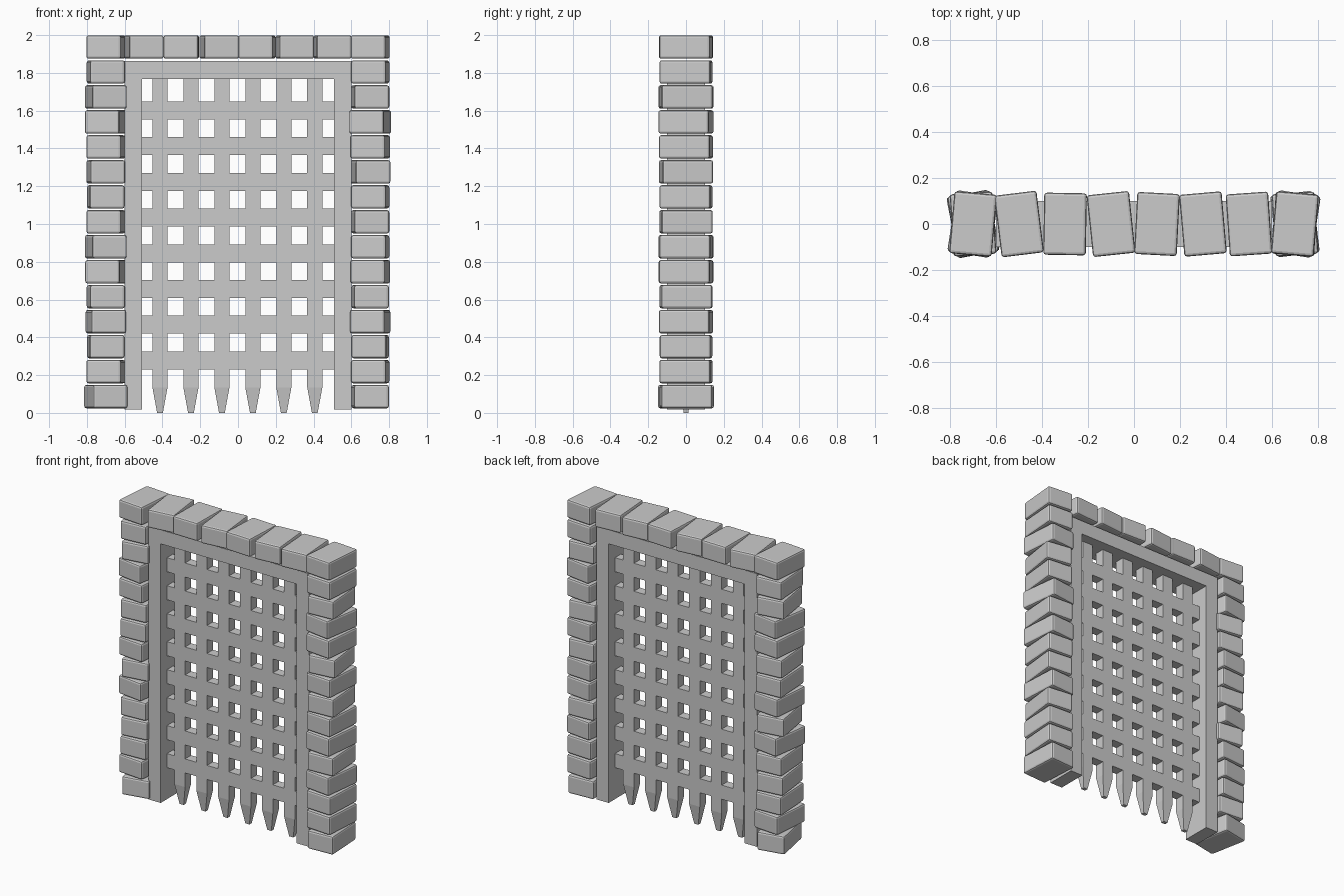
import bpy, bmesh
from math import radians

if "Cube" in bpy.data.objects:
    bpy.data.objects.remove(bpy.data.objects["Cube"])


def finish(name, bm):
    bmesh.ops.recalc_face_normals(bm, faces=bm.faces[:])
    mesh = bpy.data.meshes.new(name)
    bm.to_mesh(mesh)
    bm.free()
    ob = bpy.data.objects.new(name, mesh)
    bpy.context.collection.objects.link(ob)
    return ob


def thicken(bm, depth):
    # extrude flat faces lying at y = -depth/2 back to y = +depth/2
    ret = bmesh.ops.extrude_face_region(bm, geom=bm.faces[:], use_keep_orig=True)
    new = [g for g in ret["geom"] if isinstance(g, bmesh.types.BMVert)]
    bmesh.ops.translate(bm, verts=new, vec=(0, depth, 0))


def brick(name, x, z, angle):
    bm = bmesh.new()
    bmesh.ops.create_cube(bm, size=1)
    bmesh.ops.scale(bm, verts=bm.verts[:], vec=(0.185, 0.27, 0.124))
    bmesh.ops.bevel(bm, geom=bm.edges[:], offset=0.012, segments=2,
                    profile=0.5, affect='EDGES')
    ob = finish(name, bm)
    ob.location = (x, 0, z)
    ob.rotation_euler.z = radians(angle)


# Stone surround: top row and two columns of slightly twisted bricks
STEP = 0.1322
for i, a in enumerate([-5, 7, -1, 6, -3, 5, 4, -5]):
    brick("top_brick", -0.7 + 0.2 * i, 1.937, a)
left = [4, 9, -9, -5, 5, 3, -5, 9, -8, 4, 7, 3, -5, 11]
right = [-4, 4, -9, -6, 7, -4, 4, -4, -6, 3, -7, -3, -4, 3]
for i in range(14):
    z = 1.937 - STEP * (i + 1)
    brick("left_brick", -0.7, z, left[i])
    brick("right_brick", 0.7, z, right[i])

# Inner frame: an upside-down U
bm = bmesh.new()
profile = [(-0.6, 0.018), (-0.6, 1.862), (0.6, 1.862), (0.6, 0.018),
           (0.508, 0.018), (0.508, 1.768), (-0.508, 1.768), (-0.508, 0.018)]
bm.faces.new([bm.verts.new((x, -0.1, z)) for x, z in profile])
thicken(bm, 0.2)
finish("door_frame", bm)

# Portcullis lattice as one sheet: odd columns/rows of cells are bars
T, HW, HH = 0.064, 0.04, 0.0475
xs = [-0.515]
for i in range(6):
    c = -0.413 + 0.1639 * i
    xs += [c - HW, c + HW]
xs.append(0.515)
zs = [0.0, 0.135]
for i in range(8):
    c = 0.278 + 0.189 * i
    zs += [c - HH, c + HH]
zs.append(1.775)

bm = bmesh.new()
grid = {}


def vert(i, j):
    if (i, j) not in grid:
        grid[i, j] = bm.verts.new((xs[i], -T / 2, zs[j]))
    return grid[i, j]


for i in range(len(xs) - 1):
    for j in range(len(zs) - 1):
        if i % 2 == 1 or (j % 2 == 0 and j > 0):
            bm.faces.new([vert(i, j), vert(i + 1, j),
                          vert(i + 1, j + 1), vert(i, j + 1)])
thicken(bm, T)

# Taper the bottom ends into spikes
for v in bm.verts:
    if v.co.z < 0.01:
        k = round((v.co.x + 0.413) / 0.1639)
        c = -0.413 + 0.1639 * k
        v.co.x = c + (v.co.x - c) * 0.38
        v.co.y *= 0.38
finish("portcullis", bm)
